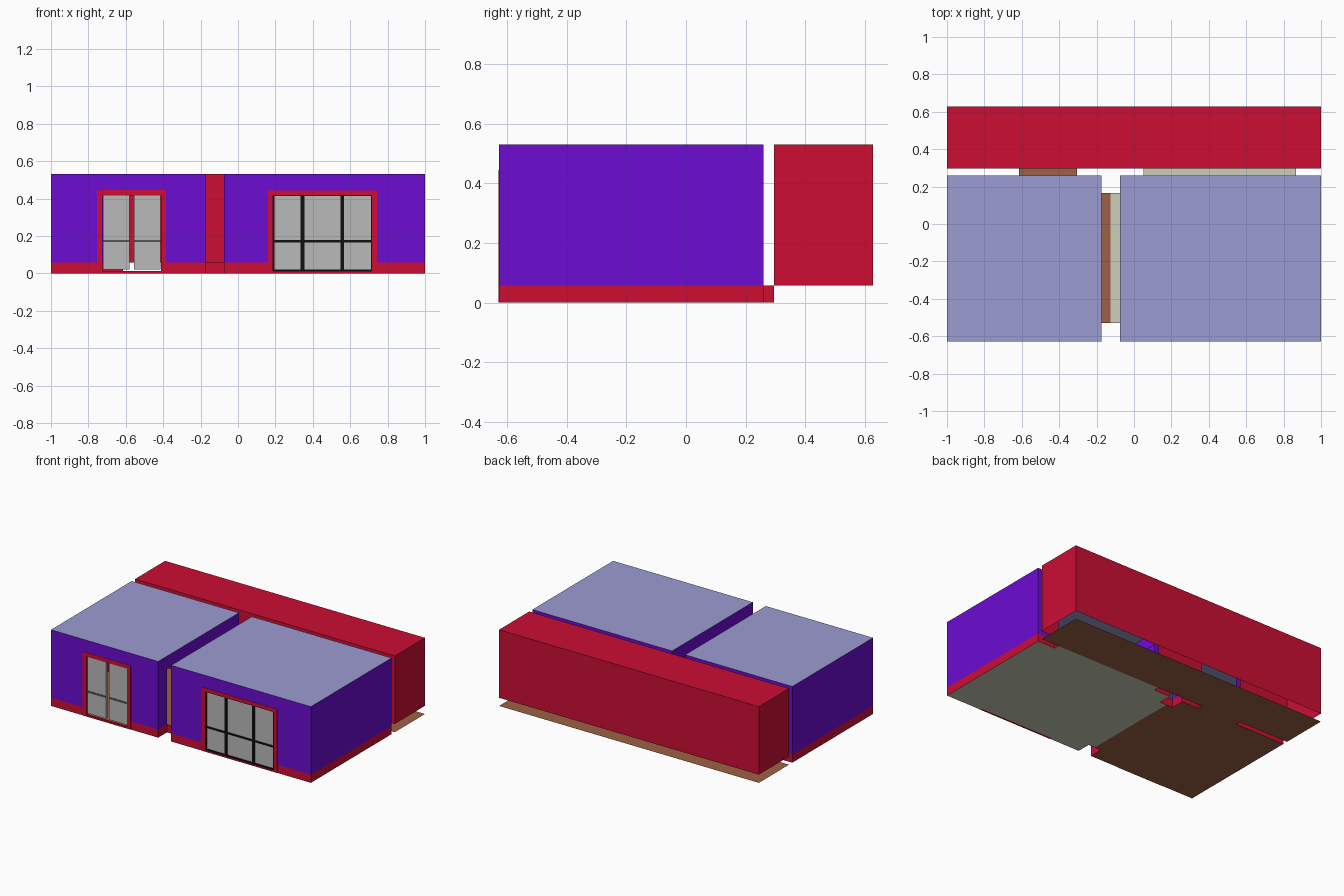
import bpy, bmesh

if "Cube" in bpy.data.objects:
    bpy.data.objects.remove(bpy.data.objects["Cube"])

def lin(c):
    c /= 255
    return c / 12.92 if c <= 0.04045 else ((c + 0.055) / 1.055) ** 2.4

def material(name, rgb):
    m = bpy.data.materials.new(name)
    m.diffuse_color = (*[lin(c) for c in rgb], 1)
    m.use_nodes = True
    m.node_tree.nodes["Principled BSDF"].inputs["Base Color"].default_value = m.diffuse_color
    return m

PURPLE = material("purple_paint", (108, 12, 210))
RED = material("red_paint", (204, 14, 52))
LILAC = material("lilac_ceiling", (156, 156, 210))
BROWN = material("brown_floor", (158, 97, 68))
STONE = material("pale_stone_floor", (203, 208, 185))
GLASS = material("grey_pane", (186, 186, 186))
DARK = material("dark_grey_bar", (85, 85, 85))
BLACK = material("black_frame", (16, 16, 16))

X0, X1, Y0, Y1 = -1.0, 1.0, -0.627, 0.627
LX, RX = -0.175, -0.075          # facing walls of the two front rooms
YB, YC = 0.26, 0.296             # room back wall, corridor front wall
BASE, TOP, HEAD = 0.057, 0.53, 0.44

def finish(name, bm, mats):
    me = bpy.data.meshes.new(name)
    bm.to_mesh(me)
    bm.free()
    for m in mats:
        me.materials.append(m)
    ob = bpy.data.objects.new(name, me)
    bpy.context.collection.objects.link(ob)
    return ob

def quad(bm, pts, idx=0):
    f = bm.faces.new([bm.verts.new(p) for p in pts])
    f.material_index = idx

def box(name, x0, x1, y0, y1, z0, z1, mat):
    bm = bmesh.new()
    bmesh.ops.create_cube(bm, size=1)
    for v in bm.verts:
        v.co = (x0 + (v.co.x + .5) * (x1 - x0), y0 + (v.co.y + .5) * (y1 - y0),
                z0 + (v.co.z + .5) * (z1 - z0))
    return finish(name, bm, [mat])

def plate(name, x0, x1, y0, y1, z, mat):
    bm = bmesh.new()
    quad(bm, [(x0, y0, z), (x1, y0, z), (x1, y1, z), (x0, y1, z)])
    return finish(name, bm, [mat])

def wall(bm, axis, pos, a, b, z0, openings=()):
    """Sheet wall split into cells, leaving out openings (start, end, head)."""
    us = sorted({a, b, *[u for o in openings for u in o[:2]]})
    zs = sorted({z0, BASE, TOP, *[o[2] for o in openings]})
    for u, v in zip(us, us[1:]):
        for s, t in zip(zs, zs[1:]):
            if any(o[0] <= u and v <= o[1] and t <= o[2] for o in openings):
                continue
            c = [(u, s), (v, s), (v, t), (u, t)]
            quad(bm, [(p, pos, z) if axis == 'x' else (pos, p, z) for p, z in c],
                 1 if t <= BASE else 0)

def room(name, x0, x1, y0, y1, z0, mats, front=(), back=(), left=(), right=()):
    bm = bmesh.new()
    wall(bm, 'x', y0, x0, x1, z0, front)
    wall(bm, 'x', y1, x0, x1, z0, back)
    wall(bm, 'y', x0, y0, y1, z0, left)
    wall(bm, 'y', x1, y0, y1, z0, right)
    bmesh.ops.remove_doubles(bm, verts=bm.verts, dist=1e-5)
    bmesh.ops.recalc_face_normals(bm, faces=bm.faces)
    finish(name + "_walls", bm, mats)

# Openings
SIDE = (-0.53, 0.165, HEAD)
DOOR_L, DOOR_R = (-0.615, -0.305, HEAD), (0.05, 0.865, HEAD)
WIN_L, WIN_R = (-0.725, -0.405, 0.425), (0.185, 0.72, 0.425)

# Rooms with skirting, ceilings and floors
room("left_room", X0, LX, Y0, YB, 0, [PURPLE, RED], front=[WIN_L], back=[DOOR_L], right=[SIDE])
room("right_room", RX, X1, Y0, YB, 0, [PURPLE, RED], front=[WIN_R], back=[DOOR_R], left=[SIDE])
room("corridor", X0, X1, YC, Y1, BASE, [RED, RED], front=[DOOR_L, DOOR_R])
for n, a, b, c, d, cm, fm in (("left_room", X0, LX, Y0, YB, LILAC, BROWN),
                              ("right_room", RX, X1, Y0, YB, LILAC, STONE),
                              ("corridor", X0, X1, YC, Y1, RED, BROWN)):
    plate(n + "_ceiling", a, b, c, d, TOP, cm)
    plate(n + "_floor", a, b, c, d, 0, fm)

# Thresholds between rooms
MX = (LX + RX) / 2
plate("side_threshold_left", LX, MX, SIDE[0], SIDE[1], 0, BROWN)
plate("side_threshold_right", MX, RX, SIDE[0], SIDE[1], 0, STONE)
plate("left_door_threshold", DOOR_L[0], DOOR_L[1], YB, YC, 0, BROWN)
plate("right_door_threshold", DOOR_R[0], DOOR_R[1], YB, YC, 0, STONE)

# Skirting returns on the doorway jambs
bm = bmesh.new()
for x in (*DOOR_L[:2], *DOOR_R[:2]):
    quad(bm, [(x, YB, 0), (x, YC, 0), (x, YC, BASE), (x, YB, BASE)])
for y in SIDE[:2]:
    quad(bm, [(LX, y, 0), (RX, y, 0), (RX, y, BASE), (LX, y, BASE)])
finish("jamb_skirting", bm, [RED])

def frame(name, x0, x1, z0, z1, w, y0, y1, mat, sill):
    box(name + "_left", x0, x0 + w, y0, y1, z0, z1, mat)
    box(name + "_right", x1 - w, x1, y0, y1, z0, z1, mat)
    box(name + "_head", x0 + w, x1 - w, y0, y1, z1 - w, z1, mat)
    box(name + "_sill", x0 + w, x1 - w, y0, y1, z0, z0 + sill, mat)

# Red window surrounds
YF = Y0 - 0.002
frame("left_surround", -0.755, -0.385, 0.0, 0.445, 0.028, YF, Y0 + 0.012, RED, 0.012)
frame("right_surround", 0.16, 0.742, 0.0, 0.443, 0.025, YF, Y0 + 0.012, RED, 0.01)

# Left window: two open-gapped panes with a bar
for i, (a, b) in enumerate(((-0.722, -0.58), (-0.556, -0.415))):
    box(f"left_pane_{i}", a, b, Y0 + 0.004, Y0 + 0.02, 0.022, 0.418, GLASS)
    box(f"left_pane_bar_{i}", a, b, Y0 + 0.001, Y0 + 0.023, 0.167, 0.179, DARK)

# Right window: black frame, mullions, bar and three panes
frame("black_frame", 0.185, 0.72, 0.01, 0.425, 0.01, Y0, Y0 + 0.022, BLACK, 0.01)
for i, x in enumerate((0.345, 0.557)):
    box(f"mullion_{i}", x - 0.01, x + 0.01, Y0, Y0 + 0.022, 0.02, 0.415, BLACK)
box("glazing_bar", 0.195, 0.71, Y0 + 0.001, Y0 + 0.021, 0.166, 0.178, BLACK)
for i, (a, b) in enumerate(((0.195, 0.335), (0.355, 0.547), (0.567, 0.71))):
    box(f"right_pane_{i}", a, b, Y0 + 0.006, Y0 + 0.016, 0.02, 0.415, GLASS)
